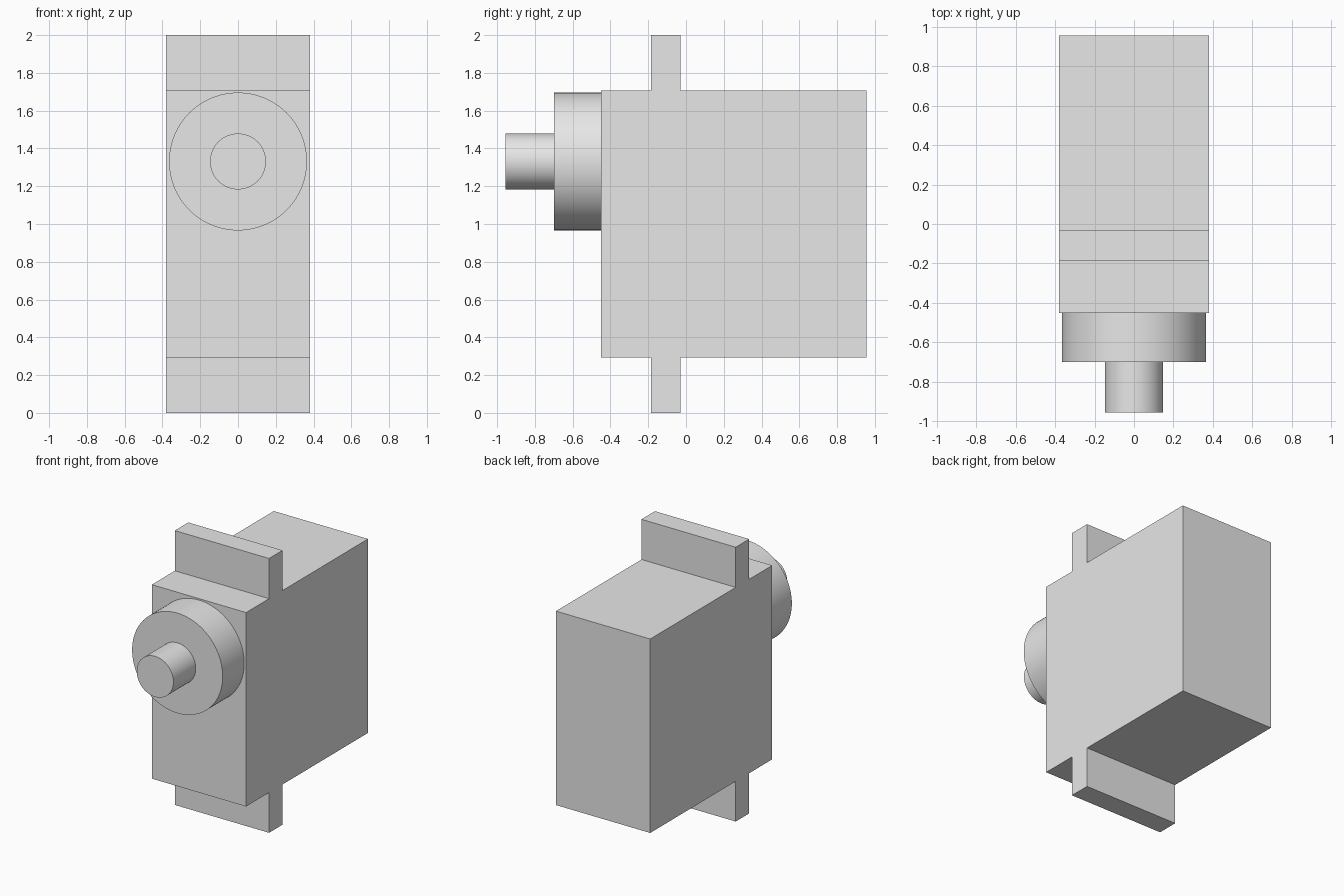
import bpy
import bmesh
import math
from mathutils import Matrix, Vector

cube = bpy.data.objects.get("Cube")
if cube:
    bpy.data.objects.remove(cube, do_unlink=True)

GREY = (0.8, 0.8, 0.8, 1.0)
grey = bpy.data.materials.new("light_grey")
grey.use_nodes = True
grey.diffuse_color = GREY
grey.node_tree.nodes["Principled BSDF"].inputs["Base Color"].default_value = GREY


def add_object(name, bm):
    bmesh.ops.recalc_face_normals(bm, faces=bm.faces)
    mesh = bpy.data.meshes.new(name)
    bm.to_mesh(mesh)
    bm.free()
    mesh.materials.append(grey)
    obj = bpy.data.objects.new(name, mesh)
    bpy.context.collection.objects.link(obj)
    return obj


def cylinder_along_y(name, radius, y_front, y_back, z):
    bm = bmesh.new()
    place = Matrix.Translation((0, (y_front + y_back) / 2, z)) @ Matrix.Rotation(math.pi / 2, 4, "X")
    bmesh.ops.create_cone(bm, cap_ends=True, segments=96, radius1=radius, radius2=radius,
                          depth=y_back - y_front, matrix=place)
    obj = add_object(name, bm)
    bpy.ops.object.select_all(action="DESELECT")
    obj.select_set(True)
    bpy.context.view_layer.objects.active = obj
    bpy.ops.object.shade_smooth_by_angle(angle=math.radians(30))


# Housing with its two mounting tabs: one side profile, extruded across the width
HALF_WIDTH = 0.38
FRONT, BACK = -0.45, 0.955
TAB_FRONT, TAB_BACK = -0.185, -0.03
MID, BODY_HALF, TAB_HALF = 1.0, 0.707, 1.0

upper = [(FRONT, BODY_HALF), (TAB_FRONT, BODY_HALF), (TAB_FRONT, TAB_HALF),
         (TAB_BACK, TAB_HALF), (TAB_BACK, BODY_HALF), (BACK, BODY_HALF)]
profile = upper + [(y, -z) for y, z in reversed(upper)]

bm = bmesh.new()
side = bm.faces.new([bm.verts.new((-HALF_WIDTH, y, MID + z)) for y, z in profile])
extruded = bmesh.ops.extrude_face_region(bm, geom=[side], use_keep_orig=True)
moved = [v for v in extruded["geom"] if isinstance(v, bmesh.types.BMVert)]
bmesh.ops.translate(bm, verts=moved, vec=Vector((2 * HALF_WIDTH, 0, 0)))
add_object("housing_with_mounting_tabs", bm)

# Round boss and output shaft on the front
AXIS_Z = 1.331
cylinder_along_y("round_boss", 0.365, -0.698, FRONT, AXIS_Z)
cylinder_along_y("output_shaft", 0.148, -0.955, -0.698, AXIS_Z)
